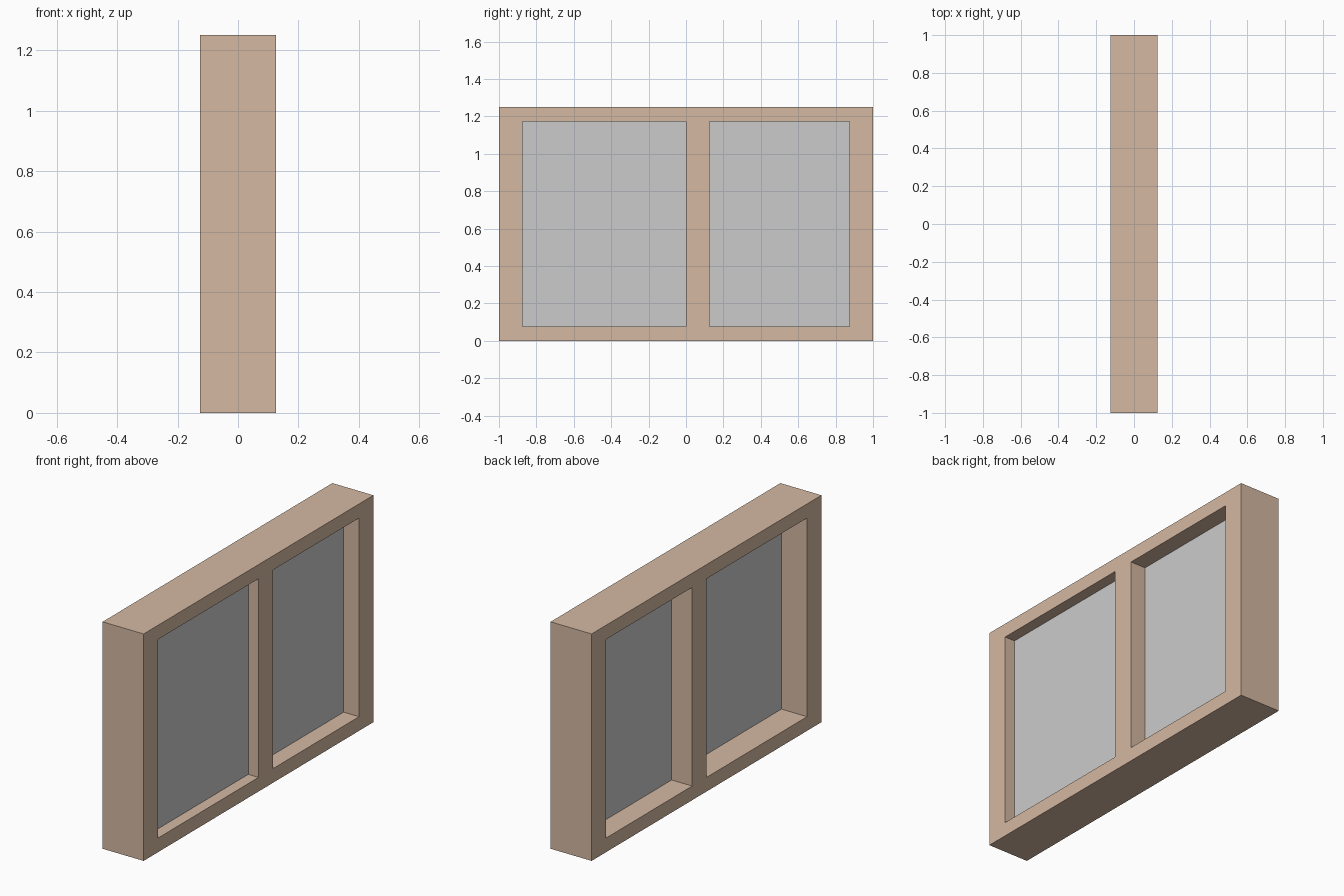
import bpy
import bmesh
from mathutils import Vector

if "Cube" in bpy.data.objects:
    bpy.data.objects.remove(bpy.data.objects["Cube"])

DEPTH = 0.25
Y = [-1.0, -0.875, 0.0, 0.125, 0.875, 1.0]
Z = [0.0, 0.078, 1.172, 1.25]
OPENINGS = {(1, 1), (3, 1)}  # grid cells left open

wood = bpy.data.materials.new("wood")
wood.diffuse_color = (0.66, 0.48, 0.36, 1)
wood.use_nodes = True
wood.node_tree.nodes["Principled BSDF"].inputs["Base Color"].default_value = wood.diffuse_color


def finish(bm, name, material=None):
    bmesh.ops.recalc_face_normals(bm, faces=bm.faces)
    mesh = bpy.data.meshes.new(name)
    bm.to_mesh(mesh)
    bm.free()
    obj = bpy.data.objects.new(name, mesh)
    bpy.context.collection.objects.link(obj)
    if material:
        mesh.materials.append(material)
    return obj


def pane(name, x0, x1, y0, y1):
    bm = bmesh.new()
    bmesh.ops.create_cube(bm, size=1)
    size = Vector((x1 - x0, y1 - y0, Z[2] - Z[1]))
    centre = Vector(((x0 + x1) / 2, (y0 + y1) / 2, (Z[1] + Z[2]) / 2))
    bmesh.ops.scale(bm, vec=size, verts=bm.verts)
    bmesh.ops.translate(bm, vec=centre, verts=bm.verts)
    return finish(bm, name)


# Frame with mullion: flat grid with two open cells, extruded through the depth
bm = bmesh.new()
grid = [[bm.verts.new((-DEPTH / 2, y, z)) for z in Z] for y in Y]
for i in range(len(Y) - 1):
    for j in range(len(Z) - 1):
        if (i, j) not in OPENINGS:
            bm.faces.new((grid[i][j], grid[i + 1][j],
                          grid[i + 1][j + 1], grid[i][j + 1]))
ext = bmesh.ops.extrude_face_region(bm, geom=bm.faces[:], use_keep_orig=True)
moved = [g for g in ext["geom"] if isinstance(g, bmesh.types.BMVert)]
bmesh.ops.translate(bm, vec=(DEPTH, 0, 0), verts=moved)
finish(bm, "window_frame", wood)

# Two sliding panes on neighbouring tracks
pane("outer_pane", 0.03125, 0.0625, Y[1], Y[2])
pane("inner_pane", 0.0, 0.03125, Y[3], Y[4])
